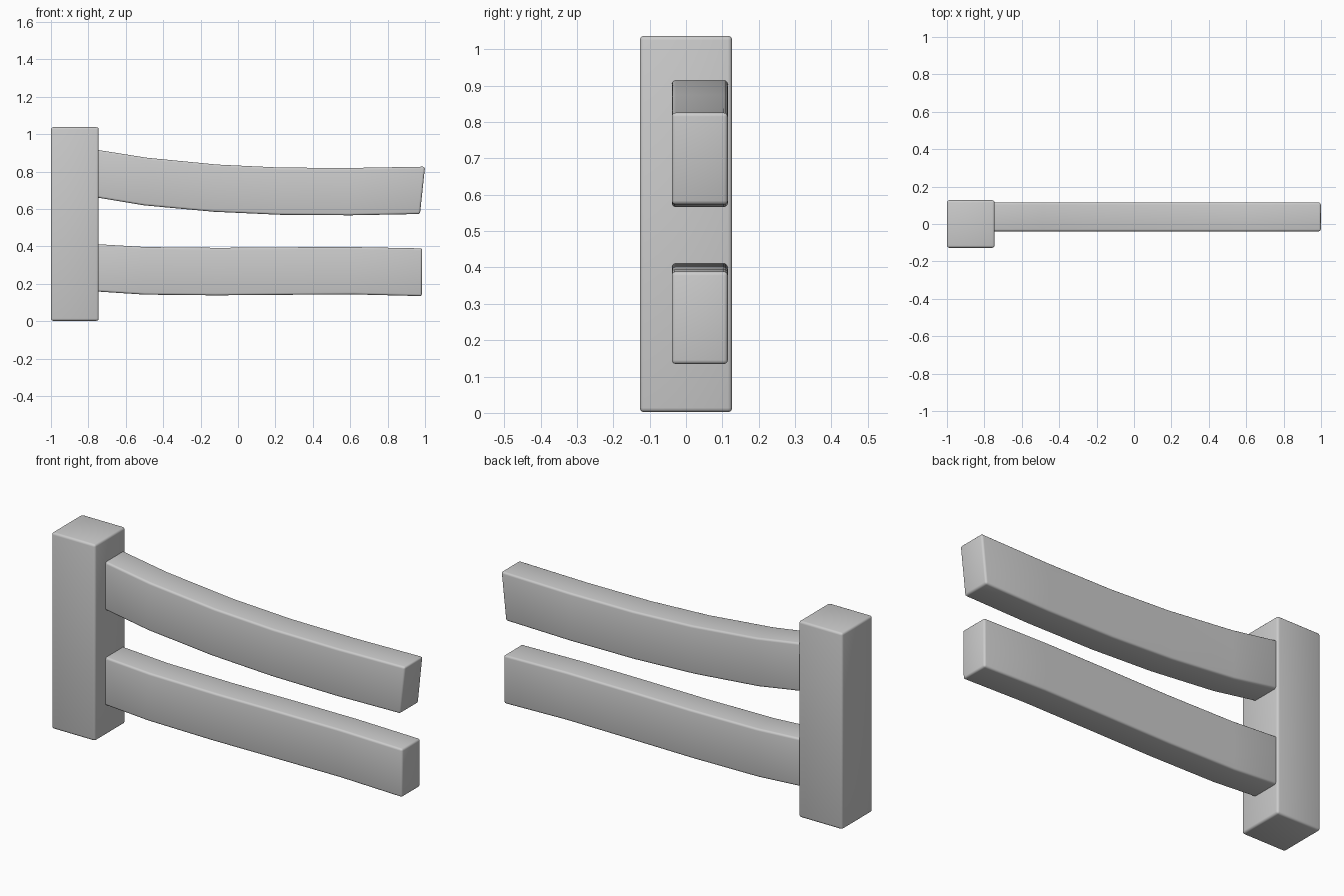
import bpy, bmesh, math

if "Cube" in bpy.data.objects:
    bpy.data.objects.remove(bpy.data.objects["Cube"])


def finish(name, bm, width):
    """Turn a bmesh into a softly bevelled, smooth-shaded object."""
    bmesh.ops.recalc_face_normals(bm, faces=bm.faces)
    mesh = bpy.data.meshes.new(name)
    bm.to_mesh(mesh)
    bm.free()
    ob = bpy.data.objects.new(name, mesh)
    bpy.context.collection.objects.link(ob)
    bev = ob.modifiers.new("soft_edges", 'BEVEL')
    bev.width = width
    bev.segments = 3
    bev.limit_method = 'ANGLE'
    bev.angle_limit = math.radians(40)
    bpy.ops.object.select_all(action='DESELECT')
    ob.select_set(True)
    bpy.context.view_layer.objects.active = ob
    bpy.ops.object.modifier_apply(modifier=bev.name)
    bpy.ops.object.shade_smooth_by_angle(angle=math.radians(40))
    return ob


def beam(name, stations, y0, y1, width):
    """Rectangular beam through stations (x_top, z_top, x_bottom, z_bottom)."""
    bm = bmesh.new()
    rings = [[bm.verts.new(p) for p in ((xb, y0, zb), (xb, y1, zb),
                                        (xt, y1, zt), (xt, y0, zt))]
             for xt, zt, xb, zb in stations]
    for a, b in zip(rings, rings[1:]):
        for i in range(4):
            j = (i + 1) % 4
            bm.faces.new((a[i], a[j], b[j], b[i]))
    bm.faces.new(rings[0])
    bm.faces.new(rings[-1])
    return finish(name, bm, width)


# Square post
beam("post", [(-1, 1.037, -1, 0.002), (-0.745, 1.037, -0.745, 0.002)],
     -0.127, 0.127, 0.012)

# Sagging upper rail with a slanted free end
beam("upper_rail", [(-0.76, 0.917, -0.76, 0.662), (-0.49, 0.874, -0.50, 0.619),
                    (-0.11, 0.837, -0.13, 0.585), (0.23, 0.821, 0.22, 0.569),
                    (0.60, 0.819, 0.60, 0.566), (1.0, 0.826, 0.973, 0.573)],
     -0.039, 0.115, 0.011)

# Gently wavy lower rail
beam("lower_rail", [(-0.76, 0.412, -0.76, 0.159), (-0.49, 0.396, -0.50, 0.142),
                    (-0.10, 0.392, -0.12, 0.138), (0.25, 0.395, 0.25, 0.141),
                    (0.62, 0.396, 0.62, 0.143), (0.985, 0.389, 0.983, 0.134)],
     -0.039, 0.115, 0.011)
